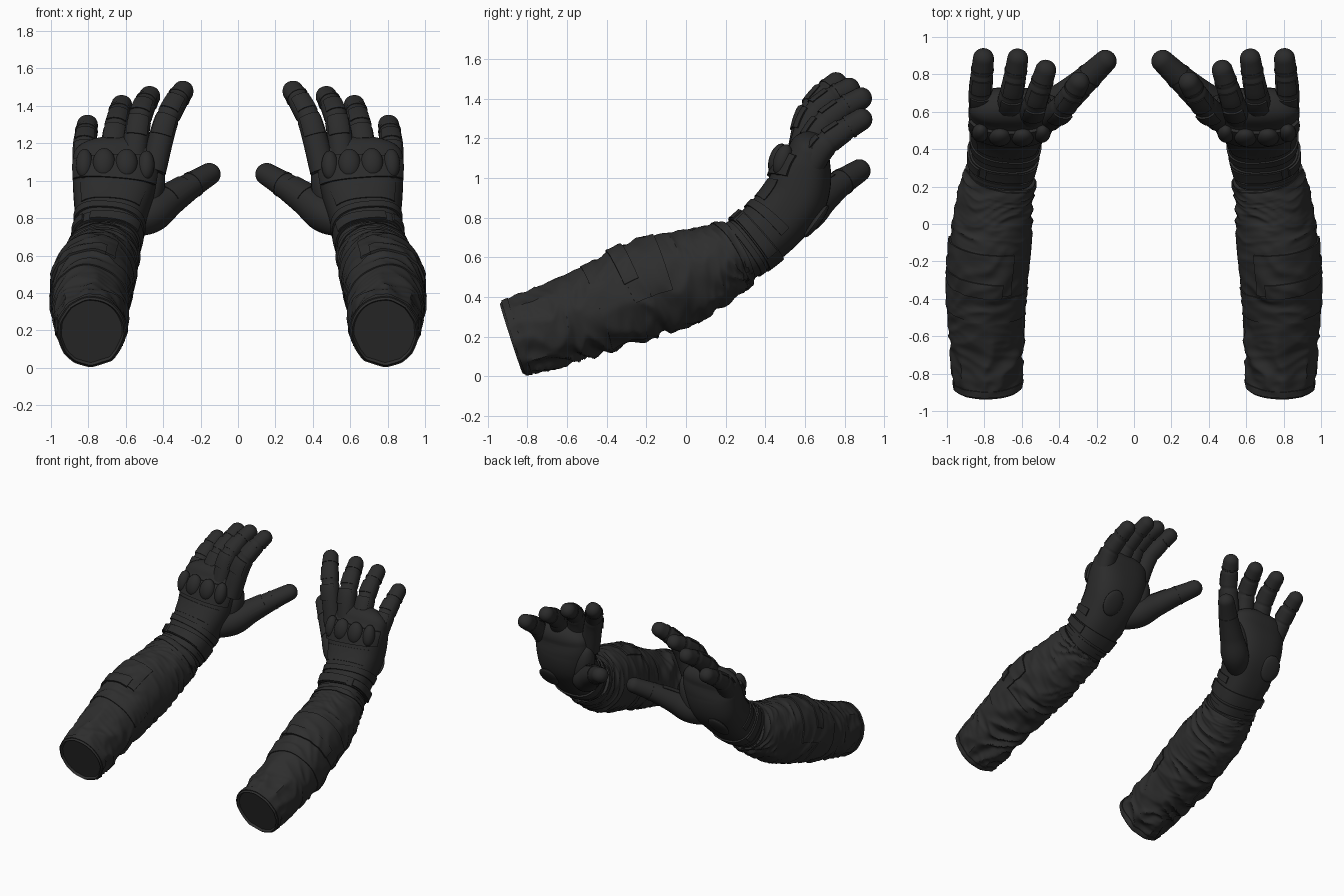
import bpy, bmesh, math
from mathutils import Vector, Matrix, noise

if "Cube" in bpy.data.objects:
    bpy.data.objects.remove(bpy.data.objects["Cube"])


def material(name, value):
    m = bpy.data.materials.new(name)
    m.use_nodes = True
    col = (value, value, value, 1)
    m.diffuse_color = col
    bsdf = m.node_tree.nodes["Principled BSDF"]
    bsdf.inputs["Base Color"].default_value = col
    bsdf.inputs["Roughness"].default_value = 0.8
    return m


FABRIC = material("black fabric", 0.027)
GLOVE = material("black glove", 0.024)


def finish(name, bm, mat, angle=40):
    """Turn a bmesh into a smooth object mirrored to the other arm."""
    bmesh.ops.recalc_face_normals(bm, faces=bm.faces)
    me = bpy.data.meshes.new(name)
    bm.to_mesh(me)
    bm.free()
    me.materials.append(mat)
    me.shade_smooth()
    me.set_sharp_from_angle(angle=math.radians(angle))
    ob = bpy.data.objects.new(name, me)
    bpy.context.collection.objects.link(ob)
    ob.modifiers.new("other arm", "MIRROR").use_mirror_merge = False


def skin(bm, rows, closed):
    """Bridge rows of points with quads."""
    vs = [[bm.verts.new(p) for p in r] for r in rows]
    n = len(vs[0])
    for a, b in zip(vs, vs[1:]):
        for j in range(n if closed else n - 1):
            k = (j + 1) % n
            bm.faces.new((a[j], a[k], b[k], b[j]))
    return vs


class Loft:
    """Tube through sections (x, y, z, half width, half depth)."""

    def __init__(self, sections, squareness=1.0, bump=None):
        self.s = [Vector(s) for s in sections]
        self.e = squareness
        self.bump = bump
        self.top = len(sections) - 1

    def at(self, u):
        i = min(max(int(u), 0), self.top - 1)
        t = u - i
        p1, p2 = self.s[i], self.s[i + 1]
        p0 = self.s[i - 1] if i else p1 * 2 - p2
        p3 = self.s[i + 2] if i + 2 <= self.top else p2 * 2 - p1
        return (p1 * 2 + (p2 - p0) * t + (p0 * 2 - p1 * 5 + p2 * 4 - p3) * t * t
                + (p1 * 3 - p0 - p2 * 3 + p3) * t ** 3) / 2

    def frame(self, u):
        q = self.at(u)
        d = self.at(min(u + .05, self.top)) - self.at(max(u - .05, 0))
        t = Vector(d[:3]).normalized()
        side = (Vector((1, 0, 0)) - t * t.x).normalized()
        return Vector(q[:3]), side, t, side.cross(t), q[3], q[4]

    def point(self, u, a, off=0.0, scale=1.0, push=0.0):
        c, side, t, n, rx, rt = self.frame(u)
        x, y = math.cos(a), math.sin(a)
        x = math.copysign(abs(x) ** self.e, x)
        y = math.copysign(abs(y) ** self.e, y)
        if self.bump:
            off += self.bump(u, a)
        return c + t * push + side * x * (rx * scale + off) + n * y * (rt * scale + off)

    def tube(self, name, mat, rings, segs, round_end=False, inset=0.0):
        bm = bmesh.new()
        ang = [math.tau * j / segs for j in range(segs)]
        rows = [[self.point(self.top * i / rings, a) for a in ang] for i in range(rings + 1)]
        if round_end:
            r = self.s[-1][4]
            for k in range(1, 8):
                f = k * math.pi / 16
                rows.append([self.point(self.top, a, 0, math.cos(f), r * math.sin(f)) for a in ang])
        if inset:
            rows.insert(0, [self.point(0, a, 0, .95, -.012) for a in ang])
            rows.insert(0, [self.point(0, a, 0, .9, inset) for a in ang])
        vs = skin(bm, rows, True)
        bm.faces.new(vs[0])
        bm.faces.new(vs[-1])
        finish(name, bm, mat)

    def patch(self, name, mat, u0, u1, a0, a1, thick, nu=10, na=24, slant=0.0):
        """Raised panel that follows the tube surface."""
        bm = bmesh.new()
        iu = [0] + list(range(nu + 1)) + [nu]
        ia = [0] + list(range(na + 1)) + [na]
        rows = []
        for i, ui in enumerate(iu):
            row = []
            for j, aj in enumerate(ia):
                edge = i in (0, len(iu) - 1) or j in (0, len(ia) - 1)
                a = math.radians(a0 + (a1 - a0) * aj / na)
                u = u0 + (u1 - u0) * ui / nu + slant * math.cos(a)
                row.append(self.point(u, a, -.012 if edge else thick))
            rows.append(row)
        skin(bm, rows, False)
        finish(name, bm, mat, 35)

    def lump(self, name, mat, u, dx, k, size):
        """Flattened ellipsoid lying on the surface."""
        c, side, t, n, rx, rt = self.frame(u)
        ellipsoid(name, mat, c + side * dx + n * rt * k, (side, t, n), size)


def ellipsoid(name, mat, centre, axes, size):
    bm = bmesh.new()
    bmesh.ops.create_uvsphere(bm, u_segments=24, v_segments=14, radius=1)
    m = Matrix([a * s for a, s in zip(axes, size)]).transposed().to_4x4()
    bmesh.ops.transform(bm, matrix=Matrix.Translation(centre) @ m, verts=bm.verts)
    finish(name, bm, mat)


def folds(u, a):
    """Diagonal cloth folds, deepest near the cuff and underneath."""
    x, y = math.cos(a), math.sin(a)
    w = noise.noise(Vector((x, y, u * .8)))
    ridge = 1 - abs(noise.noise(Vector((x * 1.1 + 5, y * 1.1, u * 2.1 + .9 * x + w)))) * 2.5
    fine = 1 - abs(noise.noise(Vector((x * 1.3, y * 1.3 + 9, u * 4 - x)))) * 2.5
    amp = .35 + .35 * max(0, 1.6 - u) + .4 * max(0, -y)
    return (.024 * (ridge - .6) + .007 * (fine - .5)) * amp * min(1, u * 3 + .2)


# Sleeve with cuff rim, seams and pocket
sleeve = Loft([(.782, -.87, .193, .18, .192), (.787, -.62, .275, .2, .213),
               (.79, -.4, .355, .21, .232), (.776, -.2, .44, .217, .248),
               (.757, 0, .505, .215, .236), (.737, .15, .57, .205, .202),
               (.712, .26, .628, .187, .172)], 1.0, folds)
sleeve.tube("sleeve", FABRIC, 150, 88, inset=.006)
sleeve.patch("cuff_hem", FABRIC, .0, .13, 0, 360, .006, 3, 72)
sleeve.patch("elbow_band", FABRIC, 1.75, 2.5, -70, 175, .006, 14, 60, .08)
sleeve.patch("sleeve_pocket", FABRIC, 2.55, 3.5, -10, 125, .01, 16, 40)
sleeve.patch("pocket_flap", FABRIC, 2.5, 2.85, 15, 110, .018, 6, 30)
sleeve.patch("sleeve_hem", FABRIC, 5.6, 5.95, 0, 360, .006, 5, 72, .04)

# Glove body and wrist straps
hand = Loft([(.715, .25, .61, .165, .15), (.695, .36, .695, .174, .155),
             (.683, .46, .79, .188, .16), (.668, .55, .905, .213, .163),
             (.657, .593, 1.04, .228, .145), (.657, .622, 1.13, .224, .108)], .8)
hand.tube("glove_body", GLOVE, 50, 56, round_end=True)
hand.patch("wrist_strap", GLOVE, .62, 1.2, 0, 360, .012, 6, 64)
hand.patch("strap_tab", GLOVE, .68, 1.14, -35, 50, .024, 6, 24)
hand.patch("strap_top_panel", GLOVE, .66, 1.16, 65, 150, .02, 6, 24)
hand.patch("cuff_edge", GLOVE, .28, .5, 0, 360, .008, 3, 64)
hand.patch("gauntlet_band", GLOVE, 1.5, 1.85, -20, 200, .01, 5, 48, .12)
hand.patch("back_panel", GLOVE, 2.1, 3.25, 40, 140, .005, 10, 30)

# Knuckle guard
hand.patch("guard_plate", GLOVE, 3.5, 4.65, 22, 158, .016, 12, 40)
for i, (dx, k, w) in enumerate([(-.165, .82, .045), (-.06, .98, .06),
                                (.06, .98, .06), (.165, .82, .045)]):
    hand.lump(f"knuckle_shell_{i + 1}", GLOVE, 4.1, dx, k, (w, .082, .045))

# Palm pad and the web of the thumb
hand.lump("heel_pad", GLOVE, 2.7, .08, -.96, (.08, .1, .022))
long_axis = Vector((-.25, .05, .97))
ellipsoid("thumb_web", GLOVE, Vector((.475, .615, .93)),
          (Vector((.97, 0, .25)), Vector((0, 1, -.05)), long_axis), (.075, .08, .18))


def joints(u, a):
    """Shallow creases at the finger joints."""
    return -.006 * sum(math.exp(-((u - j) / .07) ** 2) for j in (1.3, 2.3))


# Fingers with back pads
fingers = {
    "index": [(.455, .565, 1.05), (.392, .615, 1.295), (.335, .69, 1.415), (.294, .757, 1.478)],
    "middle": [(.565, .56, 1.05), (.535, .63, 1.29), (.505, .72, 1.39), (.472, .822, 1.45)],
    "ring": [(.68, .57, 1.05), (.66, .67, 1.24), (.64, .77, 1.335), (.622, .882, 1.402)],
    "little": [(.805, .59, 1.0), (.82, .685, 1.15), (.815, .78, 1.23), (.805, .884, 1.296)],
}
for name, path in fingers.items():
    radii = (.07, .066, .061, .056)
    f = Loft([p + (r, r) for p, r in zip(path, radii)], .92, joints)
    f.tube(name + "_finger", GLOVE, 36, 24, round_end=True)
    f.patch(name + "_lower_pad", GLOVE, .72, 1.2, 42, 138, .009, 5, 10)
    f.patch(name + "_upper_pad", GLOVE, 1.42, 2.1, 42, 138, .006, 6, 10)
    f.patch(name + "_tip_seam", GLOVE, 2.38, 2.5, 0, 360, .003, 2, 24)

# Thumb
thumb = Loft([(.6, .49, .75, .06, .06), (.47, .595, .82, .1, .1), (.36, .685, .9, .084, .084),
              (.25, .78, .975, .07, .068), (.152, .872, 1.036, .06, .058)], .95)
thumb.tube("thumb", GLOVE, 40, 28, round_end=True)
thumb.patch("thumb_seam", GLOVE, 3.05, 3.15, 0, 360, .003, 2, 28)
thumb.patch("thumb_pad", GLOVE, 1.9, 2.7, 40, 140, .005, 6, 12)
